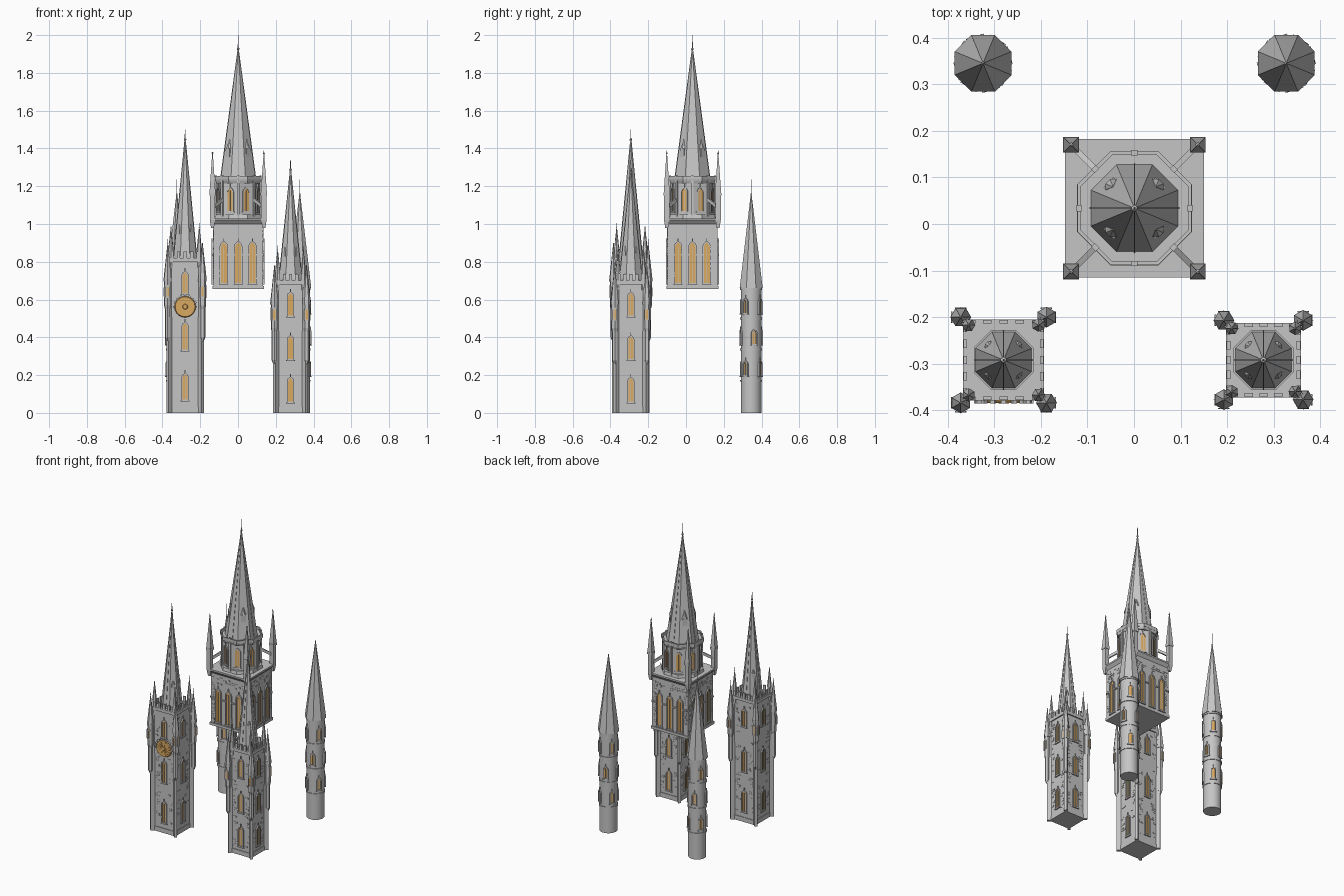
import bpy, bmesh, math, random
from mathutils import Matrix, Vector

if "Cube" in bpy.data.objects:
    bpy.data.objects.remove(bpy.data.objects["Cube"])

random.seed(4)
T = lambda x, y, z: Matrix.Translation((x, y, z))
R = lambda deg, axis='Z': Matrix.Rotation(math.radians(deg), 4, axis)


def colour(name, r, g, b):
    m = bpy.data.materials.new(name)
    m.diffuse_color = (r, g, b, 1)
    m.use_nodes = True
    m.node_tree.nodes["Principled BSDF"].inputs["Base Color"].default_value = m.diffuse_color
    return m


STONE = colour("grey stone", .56, .56, .56)
GOLD = colour("golden glass", .70, .40, .12)
parts = {}


def part(name, mat=STONE):
    """Mesh under construction for a named part."""
    return parts.setdefault(name, (bmesh.new(), mat))[0]


def prism(bm, n, a0, a1, z0, z1, M=Matrix()):
    """Tapered n-gon with flats on the axes; a0, a1 are flat-to-centre distances."""
    k = 1 / math.cos(math.pi / n)
    bmesh.ops.create_cone(bm, cap_ends=True, segments=n, radius1=a0 * k, radius2=a1 * k, depth=z1 - z0,
                          matrix=M @ T(0, 0, (z0 + z1) / 2) @ R(180 / n))


def box(bm, sx, sy, sz, M):
    bmesh.ops.create_cube(bm, size=1, matrix=M @ Matrix.Diagonal((sx, sy, sz, 1)))


def arch(w, h):
    """Pointed arch outline in the local x-z plane."""
    r = min(w * 1.6, h * .4)
    return [(-w, 0), (w, 0), (w, h - r), (w * .75, h - r * .5), (0, h), (-w * .75, h - r * .5), (-w, h - r)]


def window(tag, M, w, h, depth=.008, hood=True):
    """Lancet: glass, deep frame, tracery and hood; local -y faces out."""
    glass, frame = part(tag + "_glass", GOLD), part(tag + "_window_frames")
    inner = arch(w, h)
    glass.faces.new([glass.verts.new(M @ Vector((x, -.0015, z))) for x, z in inner])
    t = .006
    outer = [(x * (w + t) / w, -t + z * (h + 2.3 * t) / h) for x, z in inner]
    rings = [[frame.verts.new(M @ Vector((x, y, z))) for x, z in pts]
             for pts, y in ((outer, 0), (outer, -depth), (inner, -depth), (inner, 0))]
    for a, b in zip(rings, rings[1:]):
        for i in range(7):
            j = (i + 1) % 7
            frame.faces.new((a[i], a[j], b[j], b[i]))
    bars = part(tag + "_tracery")
    box(bars, w * .14, .003, h * .9, M @ T(0, -.003, h * .45))
    if hood:
        box(frame, 2 * w + .02, depth, .005, M @ T(0, -depth / 2, -.007))
        box(frame, .004, depth, .016, M @ T(0, -depth / 2, h + .013))


def finial(tag, M, z0, z1, r):
    bm = part(tag + "_finials")
    prism(bm, 6, r * .4, r * .15, z0 - .01, z1, M)
    bmesh.ops.create_uvsphere(bm, u_segments=8, v_segments=6, radius=r, matrix=M @ T(0, 0, z0 + r))


def spire(tag, M, a, z0, z1, tip, lz):
    """Eight sided spire with fins on the axes and diagonal dormers."""
    prism(part(tag + "_spire"), 8, a, .002, z0, z1, M)
    ribs = part(tag + "_spire_fins")
    for i in range(4):
        N = M @ R(90 * i)
        lo, hi = [[ribs.verts.new(N @ Vector((x, y, z))) for x, y in ring] for z, ring in (
            (z0, ((-.0012, -a + .004), (.0012, -a + .004), (.0012, -a - .003), (-.0012, -a - .003))),
            (z1, ((-.001, 0), (.001, 0), (.001, -.004), (-.001, -.004))))]
        for k in range(4):
            j = (k + 1) % 4
            ribs.faces.new((lo[k], lo[j], hi[j], hi[k]))
        D = M @ R(45 + 90 * i)
        d = a * (z1 - lz) / (z1 - z0)
        s = a * .16
        dorm = part(tag + "_dormers")
        box(dorm, s * 2, d * .5, s * 3, D @ T(0, -d * .78, lz + s * 1.2))
        prism(dorm, 8, s * 1.1, .001, lz + s * 2.7, lz + s * 6, D @ T(0, -d * .85, 0))
    finial(tag, M, z1, tip, .007)


def bricks(tag, M, hw, z0, z1, count, gap):
    """Quoins and scattered raised stones, kept clear of the windows."""
    bm = part(tag + "_raised_stones")
    for side in range(4):
        N = M @ R(90 * side)
        for _ in range(count):
            x = random.choice((-1, 1)) * random.uniform(gap, hw - .016)
            z = z0 + round(random.uniform(0, z1 - z0) / .013) * .013
            box(bm, random.uniform(.012, .022), .004, .009, N @ T(x, -hw, z))


def corner_tower(tag, x, y, hw, top, z1, tip, wins, rose):
    M = T(x, y, 0)
    body = part(tag + "_body")
    wall = hw - .008
    prism(body, 4, wall, wall, 0, top - .01, M)
    prism(body, 4, wall + .004, wall + .004, 0, .03, M)
    prism(body, 4, hw, hw, top - .02, top, M)
    bricks(tag, M, wall, .05, top - .05, 55, .034)
    for side in range(4):
        N = M @ R(90 * side)
        F = N @ T(0, -wall, 0)
        for za, zb in wins:
            window(tag, F @ T(0, 0, za), .0135, zb - za)
        # Parapet with merlons
        par = part(tag + "_battlements")
        for i in range(-2, 3):
            box(par, .018, .008, .034, N @ T(i * hw * .4, -hw + .005, top + .017))
        # Diagonal corner buttress, hung turret and inner pinnacle
        C = N @ T(hw - .003, -hw + .003, 0)
        but = part(tag + "_buttresses")
        box(but, .018, .026, top * .62, C @ R(45) @ T(0, 0, top * .31))
        box(but, .017, .020, top * .95, C @ R(45) @ T(0, 0, top * .475))
        K = N @ T(hw + .005, -hw - .005, 0)
        tur = part(tag + "_turrets")
        b = top - .42
        prism(tur, 6, .006, .013, b - .02, b, K)
        prism(tur, 6, .013, .013, b, top - .27, K)
        prism(tur, 6, .013, .017, top - .27, top - .25, K)
        prism(tur, 6, .0165, .0165, top - .25, top - .12, K)
        prism(tur, 6, .0195, .0195, top - .125, top - .11, K)
        for turn in (0, 90):
            window(tag + "_turret", K @ R(turn) @ T(0, -.0175, top - .205), .0065, .055, .003, False)
        caps = part(tag + "_turret_roofs")
        prism(caps, 6, .019, .001, top - .11, top + .08, K)
        finial(tag, K, top + .075, top + .10, .003)
        P = N @ T(hw - .012, -hw + .012, 0)
        prism(tur, 6, .011, .011, top - .05, top + .04, P)
        prism(caps, 6, .0125, .001, top + .04, top + .165, P)
        finial(tag, P, top + .16, top + .185, .003)
    spire(tag, M, .061, top + .005, z1, tip, top + .13)
    prism(body, 8, .064, .064, top, top + .012, M)
    if rose:  # Round golden window with toothed stone hood above
        F = M @ T(0, -wall, .562)
        prism(part("rose_glass", GOLD), 24, .056, .052, 0, .011, F @ R(90, 'X'))
        prism(part("rose_hub", GOLD), 12, .014, .011, .011, .014, F @ R(90, 'X'))
        for i in range(16):
            S = F @ R(22.5 * i, 'Y')
            box(part("rose_petals", GOLD), .002, .003, .034, S @ T(0, -.0115, .031))
            if i in (12, 13, 14, 15, 0, 1, 2, 3, 4):
                box(part("rose_hood"), .010, .014, .010, S @ T(0, -.007, .059))


# Two square front towers
corner_tower("left_tower", -.280, -.292, .087, .82, 1.44, 1.50,
             ((.07, .205), (.335, .475), (.635, .745)), True)
corner_tower("right_tower", .278, -.292, .080, .70, 1.28, 1.34,
             ((.06, .185), (.285, .405), (.515, .635)), False)

# Central tower: square stage with three lancets per side
C = T(.001, .034, 0)
body = part("central_body")
prism(body, 4, .132, .132, .655, 1.0, C)
prism(body, 4, .137, .137, .655, .672, C)
prism(body, 4, .132, .149, 1.0, 1.02, C)
prism(body, 4, .149, .149, 1.02, 1.03, C)
bricks("central", C, .132, .70, .98, 60, .105)
bricks("central_upper", C, .132, .94, .98, 25, .0)
for i in range(4):
    N = C @ R(90 * i)
    for x in (-.076, 0, .076):
        window("central", N @ T(x, -.132, .688), .016, .215)
    for x in (-.113, -.038, .038, .113):
        box(part("central_bands"), .034, .01, .008, N @ T(x, -.134, .838))
    # Corner pinnacle and flying buttress
    P = N @ T(.136, -.136, 0)
    pin = part("central_pinnacles")
    prism(pin, 4, .008, .014, .98, 1.02, P)
    prism(pin, 4, .014, .014, 1.02, 1.16, P)
    prism(pin, 4, .017, .017, 1.15, 1.165, P)
    caps = part("central_pinnacle_roofs")
    prism(caps, 4, .016, .002, 1.165, 1.37, P)
    finial("central_pinnacle", P, 1.37, 1.39, .005)
    box(part("flying_buttresses"), .012, .085, .016, N @ R(45) @ T(0, -.152, 1.11) @ R(30, 'X'))

# Octagonal belfry: lancets between piers under a parapet
drum = part("belfry")
prism(drum, 8, .122, .118, 1.03, 1.05, C)
prism(drum, 8, .110, .110, 1.04, 1.23, C @ R(22.5))
prism(drum, 8, .115, .123, 1.215, 1.235, C)
for i in range(8):
    N = C @ R(45 * i)
    window("belfry", N @ R(22.5) @ T(0, -.110, 1.07), .0145, .12, .006)
    box(drum, .102, .008, .022, N @ T(0, -.1185, 1.242))
    box(drum, .014, .014, .19, N @ T(0, -.117, 1.135))
    box(drum, .014, .011, .005, N @ T(0, -.119, 1.255))
spire("central", C, .094, 1.23, 1.92, 2.0, 1.36)

# Two round rear towers
for side, x in (("rear_left", -.324), ("rear_right", .327)):
    M = T(x, .345, 0)
    tag = side + "_tower"
    prism(part(tag + "_shaft"), 32, .054, .054, 0, .66, M)
    for z in (.165, .33, .495, .65):
        prism(part(tag + "_bands"), 32, .058, .058, z, z + .01, M)
    for z, turn in ((.2, 58), (.365, 107), (.53, 58)):
        for k in range(4):
            window(tag, M @ R(turn + 90 * k) @ T(0, -.0535, z), .010, .072, .007)
    prism(part(tag + "_roof"), 8, .061, .002, .66, 1.16, M)
    finial(tag, M, 1.155, 1.235, .004)

# Turn every collected part into an object
for name, (bm, mat) in parts.items():
    if not name.endswith("_glass"):
        bmesh.ops.recalc_face_normals(bm, faces=bm.faces)
    mesh = bpy.data.meshes.new(name)
    bm.to_mesh(mesh)
    bm.free()
    mesh.materials.append(mat)
    ob = bpy.data.objects.new(name, mesh)
    bpy.context.collection.objects.link(ob)
    if name.endswith(("shaft", "tower_bands")):
        bpy.ops.object.select_all(action='DESELECT')
        ob.select_set(True)
        bpy.context.view_layer.objects.active = ob
        bpy.ops.object.shade_smooth_by_angle(angle=math.radians(30))
